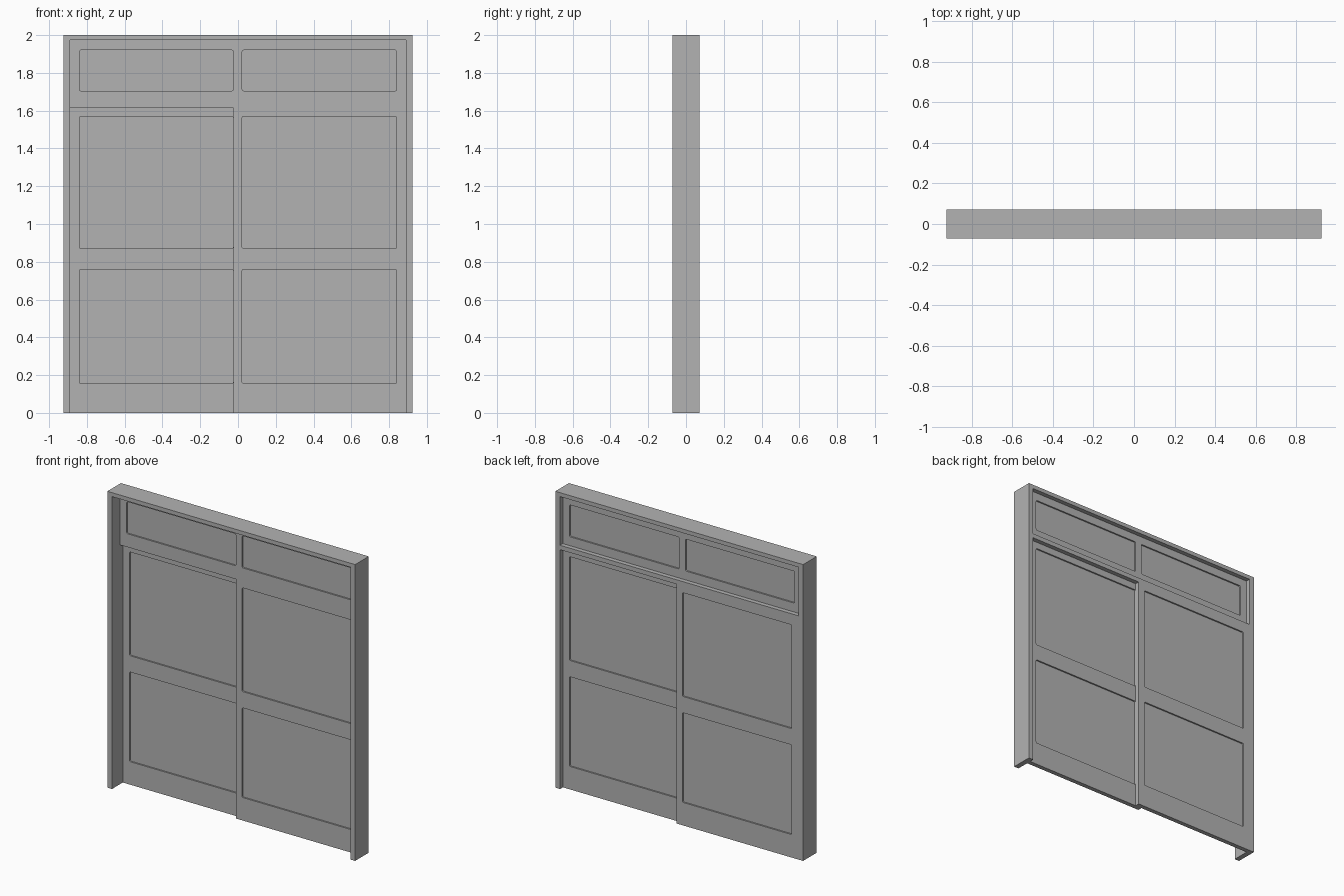
import bpy
import bmesh
from mathutils import Vector

cube = bpy.data.objects.get("Cube")
if cube:
    bpy.data.objects.remove(cube, do_unlink=True)

# Single paint colour
grey = bpy.data.materials.new("grey_paint")
grey.use_nodes = True
colour = (0.45, 0.45, 0.45, 1)
grey.diffuse_color = colour
grey.node_tree.nodes["Principled BSDF"].inputs["Base Color"].default_value = colour

# Main dimensions
HALF_W, HALF_D, HEIGHT = 0.925, 0.0725, 2.0
IN_X, IN_TOP = 0.89, 1.973          # clear opening
BAR_LOW, BAR_TOP = 1.615, 1.645     # transom bar
LEAF = 0.03                         # leaf thickness
RECESS = 0.01
BACK_Y = HALF_D - LEAF              # front of the rear leaf
MID_Y = BACK_Y - LEAF               # front of the forward leaf


def finish(name, bm):
    bmesh.ops.recalc_face_normals(bm, faces=bm.faces)
    mesh = bpy.data.meshes.new(name)
    bm.to_mesh(mesh)
    bm.free()
    mesh.materials.append(grey)
    obj = bpy.data.objects.new(name, mesh)
    bpy.context.collection.objects.link(obj)
    return obj


def box(name, x, y, z, corner=0.0):
    """Box from (min, max) pairs; corner rounds the edges that run along y."""
    bm = bmesh.new()
    bmesh.ops.create_cube(bm, size=1)
    for v in bm.verts:
        v.co = Vector([(lo + hi) / 2 + c * (hi - lo)
                       for c, (lo, hi) in zip(v.co, (x, y, z))])
    if corner:
        edges = [e for e in bm.edges
                 if abs(e.verts[0].co.y - e.verts[1].co.y) > 1e-5]
        bmesh.ops.bevel(bm, geom=edges, offset=corner, segments=3,
                        profile=0.5, affect='EDGES')
    return finish(name, bm)


def panelled_leaf(name, x, front, z, panels):
    """Slab with panels sunk into both faces."""
    back = front + LEAF
    leaf = box(name, x, (front, back), z)
    for px, pz in panels:
        for y in ((front - 0.02, front + RECESS), (back - RECESS, back + 0.02)):
            cutter = box("panel_cutter", px, y, pz, corner=0.008)
            cutter.hide_render = True
            mod = leaf.modifiers.new("panel", 'BOOLEAN')
            mod.operation = 'DIFFERENCE'
            mod.solver = 'EXACT'
            mod.object = cutter
            with bpy.context.temp_override(object=leaf, active_object=leaf):
                bpy.ops.object.modifier_apply(modifier=mod.name)
            bpy.data.objects.remove(cutter, do_unlink=True)
    return leaf


# Outer frame: an upside-down U, open at the floor
bm = bmesh.new()
outline = [(-HALF_W, 0), (-HALF_W, HEIGHT), (HALF_W, HEIGHT), (HALF_W, 0),
           (IN_X, 0), (IN_X, IN_TOP), (-IN_X, IN_TOP), (-IN_X, 0)]
face = bm.faces.new([bm.verts.new((x, -HALF_D, z)) for x, z in outline])
side = bmesh.ops.extrude_face_region(bm, geom=[face])
bmesh.ops.translate(bm, vec=(0, 2 * HALF_D, 0),
                    verts=[g for g in side["geom"] if isinstance(g, bmesh.types.BMVert)])
finish("door_frame", bm)

# Bar between the doors and the upper window
box("transom_bar", (-IN_X, IN_X), (MID_Y, HALF_D), (BAR_LOW, BAR_TOP))

# Panel columns and rows
right_col, left_col = (-0.84, -0.025), (0.022, 0.84)
door_rows = [(0.155, 0.76), (0.87, 1.57)]
upper_row = (1.705, 1.92)

panelled_leaf("upper_panel", (-IN_X, IN_X), MID_Y, (BAR_TOP, IN_TOP),
              [(right_col, upper_row), (left_col, upper_row)])

# Two sliding doors on separate tracks, overlapping at the middle
panelled_leaf("rear_sliding_door", (-IN_X, 0.022), BACK_Y, (0, BAR_LOW),
              [(right_col, row) for row in door_rows])
panelled_leaf("forward_sliding_door", (-0.025, IN_X), MID_Y, (0, BAR_LOW),
              [(left_col, row) for row in door_rows])
